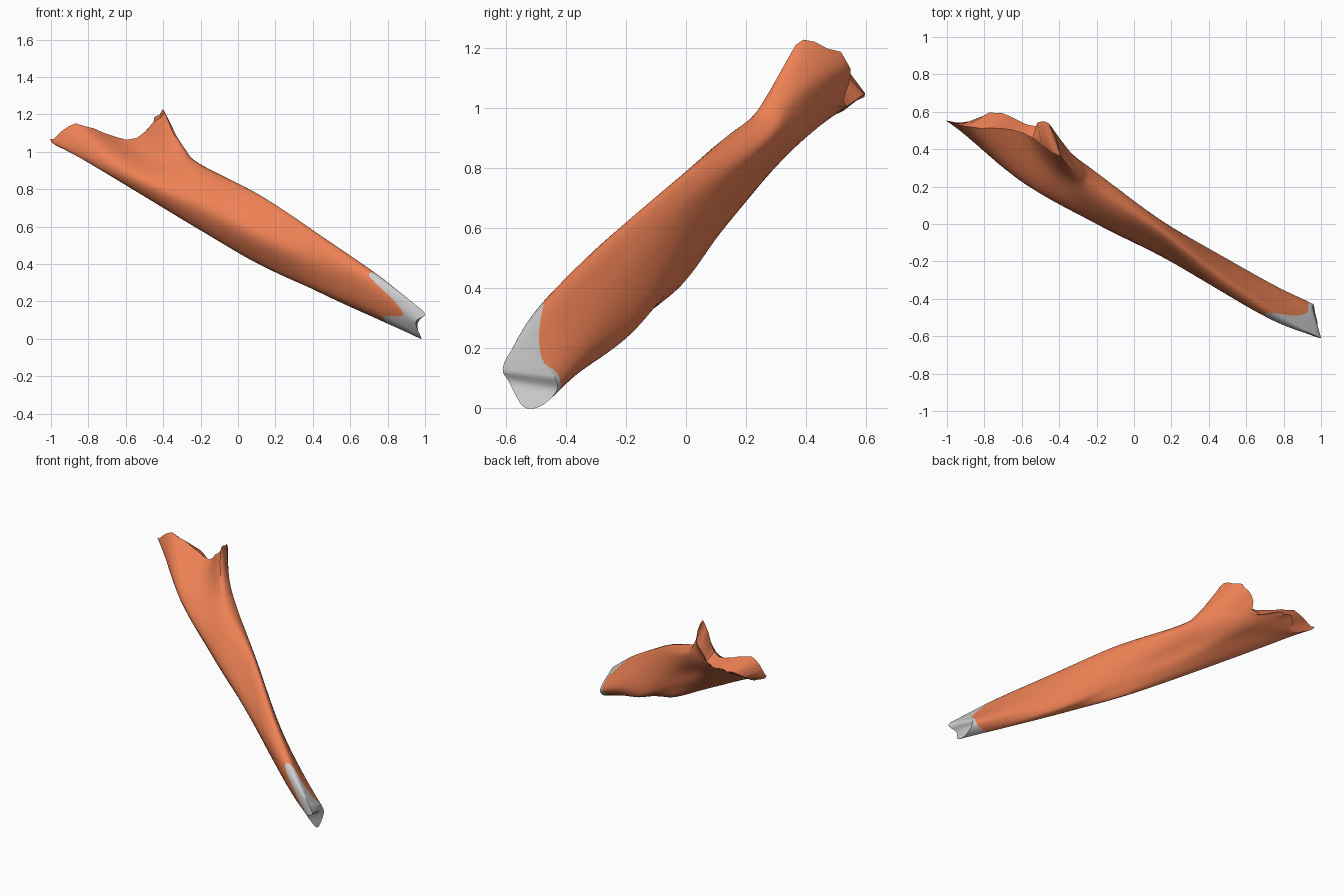
import bpy, bmesh, math, random
from mathutils import Vector

if "Cube" in bpy.data.objects:
    bpy.data.objects.remove(bpy.data.objects["Cube"])

random.seed(4)
K = 5          # samples between neighbouring rails around the section
N = 8 * K

# Outline sections (x, then y/z pairs): crest, down the front, bottom, up the back
BODY = [
    (0.75, (-.47, .34), (-.515, .30), (-.51, .22), (-.46, .13), (-.38, .105), (-.33, .16), (-.34, .22), (-.40, .29)),
    (0.46, (-.28, .54), (-.345, .47), (-.35, .37), (-.28, .25), (-.19, .245), (-.165, .30), (-.18, .39), (-.22, .48)),
    (0.13, (-.03, .76), (-.10, .68), (-.165, .53), (-.05, .39), (.0, .46), (.02, .54), (.03, .63), (.02, .72)),
    (-.20, (.18, .93), (.08, .85), (.0, .70), (.09, .58), (.17, .66), (.21, .75), (.26, .84), (.27, .91)),
]
# Lower tip, and the flared upper end with a lobe and an upright fin
TIP = [(.95, -.58, .18), (1.0, -.61, .13), (.95, -.59, .09), (.98, -.54, .005),
       (.97, -.48, .01), (.96, -.43, .06), (.95, -.44, .11), (.94, -.49, .15)]
NECK = [(-.30, .25, 1.01), (-.43, .25, .94), (-.60, .23, .90), (-.68, .33, .87),
        (-.58, .40, .91), (-.50, .44, .94), (-.40, .42, .98), (-.31, .35, 1.03)]
FLARE = [(-.40, .37, 1.22), (-.60, .49, 1.07), (-.87, .52, 1.155), (-1.0, .55, 1.06),
         (-.87, .53, 1.0), (-.74, .60, 1.05), (-.56, .53, 1.02), (-.46, .54, 1.16)]
# How far the bare tendon reaches up each rail
REACH = [.95, 1.15, .35, .9, .55, .15, .1, .12]


def catmull(a, b, c, d, t):
    return 0.5 * (2 * b + (c - a) * t + (2 * a - 5 * b + 4 * c - d) * t * t
                  + (3 * b - a - 3 * c + d) * t ** 3)


def around(values):
    """Smooth closed resampling of eight values to N."""
    return [catmull(*(values[(i // K + o) % 8] for o in (-1, 0, 1, 2)), (i % K) / K)
            for i in range(N)]


sections = [TIP] + [[(s[0], y, z) for y, z in s[1:]] for s in BODY] + [NECK, FLARE]
rings = [around([Vector(p) for p in s]) for s in sections]
rings = [[2 * a - b for a, b in zip(rings[0], rings[1])]] + rings
rings.append([2 * a - b for a, b in zip(rings[-1], rings[-2])])
reach = around(REACH)
LAST = len(sections) - 1
ragged = [random.uniform(-.022, .012) for _ in range(N)]
along = Vector((-.6, .35, .7))


def surface(i, s):
    """Point on rail i at section parameter s."""
    k = min(int(s), LAST - 1)
    p = catmull(*(rings[k + o][i] for o in range(4)), s - k)
    p = p + along * ragged[i] * max(0, s - LAST + .35) / .35
    p.z = max(p.z, 0)
    return p


def cap(bm, ring):
    """Close a flattened ring with strips across its thin direction."""
    for i in range(3 * K):
        j = 7 * K - i
        quad = [ring[i], ring[i + 1], ring[j - 1], ring[j]]
        bm.faces.new(quad)
    bm.faces.new(ring[7 * K:] + [ring[0]])
    bm.faces.new(ring[3 * K:4 * K + 1])


def loft(name, start, stop, steps, cap_first, color=None):
    bm = bmesh.new()
    grid = [[bm.verts.new(surface(i, start[i] + (stop[i] - start[i]) * r / steps))
             for i in range(N)] for r in range(steps + 1)]
    for a, b in zip(grid, grid[1:]):
        for i in range(N):
            j = (i + 1) % N
            bm.faces.new((a[i], a[j], b[j], b[i]))
    cap(bm, grid[0] if cap_first else grid[-1])
    bmesh.ops.recalc_face_normals(bm, faces=bm.faces)
    mesh = bpy.data.meshes.new(name)
    bm.to_mesh(mesh)
    bm.free()
    # Make sure the skin faces outward: front rail should point toward -y
    if mesh.polygons[(steps // 2) * N + 2 * K].normal.y > 0:
        mesh.flip_normals()
    obj = bpy.data.objects.new(name, mesh)
    bpy.context.collection.objects.link(obj)
    if color:
        mat = bpy.data.materials.new(name + "_color")
        mat.diffuse_color = color
        mat.use_nodes = True
        mat.node_tree.nodes["Principled BSDF"].inputs["Base Color"].default_value = mat.diffuse_color
        mesh.materials.append(mat)
    bpy.ops.object.select_all(action='DESELECT')
    obj.select_set(True)
    bpy.context.view_layer.objects.active = obj
    bpy.ops.object.shade_smooth_by_angle(angle=math.radians(45))
    return obj


# Grey tendon at the lower tip, orange muscle belly above it
loft("tendon", [0] * N, reach, 8, True)
loft("muscle_belly", reach, [LAST] * N, 44, False, (0.85, 0.22, 0.09, 1))
